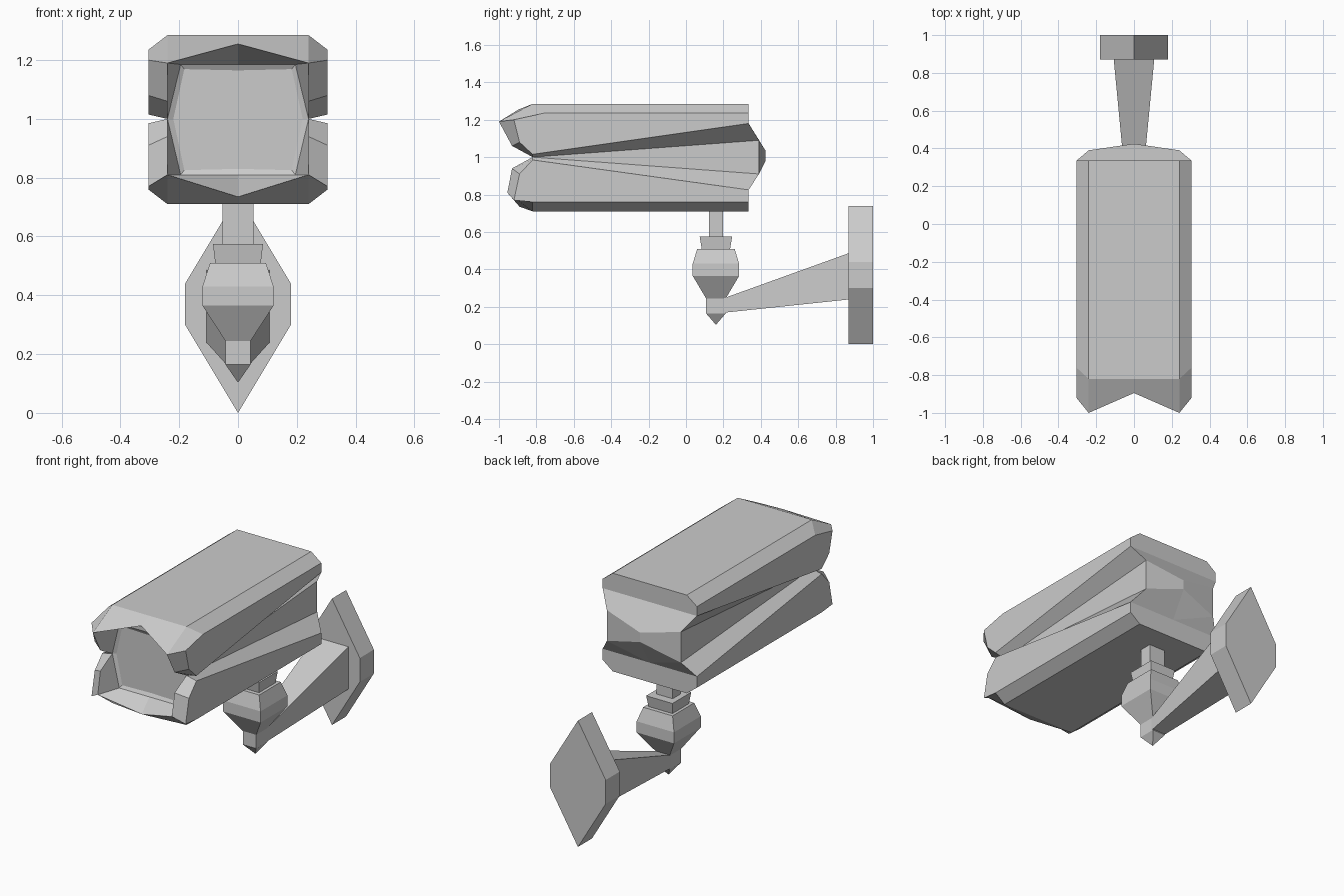
import bpy, bmesh

if "Cube" in bpy.data.objects:
    bpy.data.objects.remove(bpy.data.objects["Cube"])


def finish(name, bm):
    bmesh.ops.remove_doubles(bm, verts=bm.verts[:], dist=0.0005)
    bmesh.ops.recalc_face_normals(bm, faces=bm.faces[:])
    me = bpy.data.meshes.new(name)
    bm.to_mesh(me)
    bm.free()
    ob = bpy.data.objects.new(name, me)
    bpy.context.collection.objects.link(ob)
    return ob


def loft(name, rings):
    """Skin a stack of rings of equal length and cap both ends."""
    bm = bmesh.new()
    vs = [[bm.verts.new(p) for p in r] for r in rings]
    n = len(rings[0])
    for a, b in zip(vs, vs[1:]):
        for i in range(n):
            j = (i + 1) % n
            bm.faces.new((a[i], a[j], b[j], b[i]))
    bm.faces.new(vs[0])
    bm.faces.new(vs[-1])
    return finish(name, bm)


def square_column(name, sections, cy=0.16):
    """Stack of rectangles given as (z, half width x, half depth y)."""
    return loft(name, [[(-a, cy - b, z), (a, cy - b, z), (a, cy + b, z), (-a, cy + b, z)]
                       for z, a, b in sections])


# Housing: right half of the upper and lower shells, sharing one face layout
upper = [(0, -.895, 1.255), (.24, -1, 1.19), (.24, -.93, 1.06), (.24, -.82, 1.0),
         (0, -.82, 1.285), (.24, -.82, 1.285), (.305, -.76, 1.235), (.305, -.92, 1.2),
         (.305, -.89, 1.08), (.305, -.82, 1.015),
         (0, .335, 1.285), (.24, .335, 1.285), (.305, .335, 1.235), (.305, .335, 1.18),
         (.24, .39, 1.09), (0, .335, 1.18), (0, -.82, 1.185), (.195, -.82, 1.185),
         (0, .425, 1.035)]
lower = [(0, -.89, .735), (.24, -.955, .81), (.24, -.93, .94), (.24, -.82, 1.0),
         (0, -.82, .71), (.24, -.82, .71), (.305, -.82, .76), (.305, -.92, .77),
         (.305, -.89, .91), (.305, -.82, .985),
         (0, .335, .71), (.24, .335, .71), (.305, .335, .76), (.305, .335, .825),
         (.24, .39, .91), (0, .335, .825), (0, -.82, .81), (.195, -.82, .81),
         (0, .425, .98)]
layout = [(0, 1, 5, 4), (1, 7, 6, 5), (4, 5, 11, 10), (5, 6, 12, 11),
          (7, 8, 9, 13, 12, 6), (1, 2, 8, 7), (2, 3, 9, 8), (3, 14, 13, 9),
          (10, 11, 12, 13, 15), (15, 13, 14), (15, 14, 18), (0, 1, 17, 16), (1, 2, 3, 17)]

bm = bmesh.new()


def add_face(points):
    return bm.faces.new([bm.verts.new(p) for p in points])


for side in (1, -1):
    def flip(p):
        return (p[0] * side, p[1], p[2])
    for shell in (upper, lower):
        for f in layout:
            add_face([flip(shell[i]) for i in f])
    # Wedge between the shells, and its rear face
    add_face([flip(p) for p in (upper[3], upper[14], lower[14])])
    add_face([flip(p) for p in (upper[14], upper[18], lower[18], lower[14])])

# Window with a narrow inset border
window = add_face([(-.195, -.82, 1.185), (0, -.82, 1.185), (.195, -.82, 1.185), (.24, -.82, 1),
                   (.195, -.82, .81), (0, -.82, .81), (-.195, -.82, .81), (-.24, -.82, 1)])
window.normal_update()
if window.normal.y > 0:
    window.normal_flip()
bmesh.ops.inset_region(bm, faces=[window], thickness=.02, depth=-.01, use_boundary=True)
finish("camera_housing", bm)

# Stem and swivel joint
square_column("stem", [(.57, .052, .037), (.72, .052, .037)])
square_column("joint_collar", [(.505, .077, .075), (.575, .085, .087)])
square_column("swivel_joint", [(.51, .095, .1), (.43, .121, .124), (.365, .121, .124), (.245, .043, .053)])
square_column("arm_tip", [(.25, .043, .053), (.165, .043, .053), (.105, .0015, .0015)])

# Tapered arm
loft("arm", [[(-a, y, z0), (a, y, z0), (a, y, z1), (-a, y, z1)]
             for y, a, z0, z1 in ((.2, .043, .168, .245), (.88, .108, .24, .49))])

# Six-sided wall plate
plate = [(0, .003), (.18, .3), (.18, .44), (0, .74), (-.18, .44), (-.18, .3)]
loft("wall_plate", [[(x, y, z if z > .01 else 0) for x, z in plate] for y in (.87, 1)])
